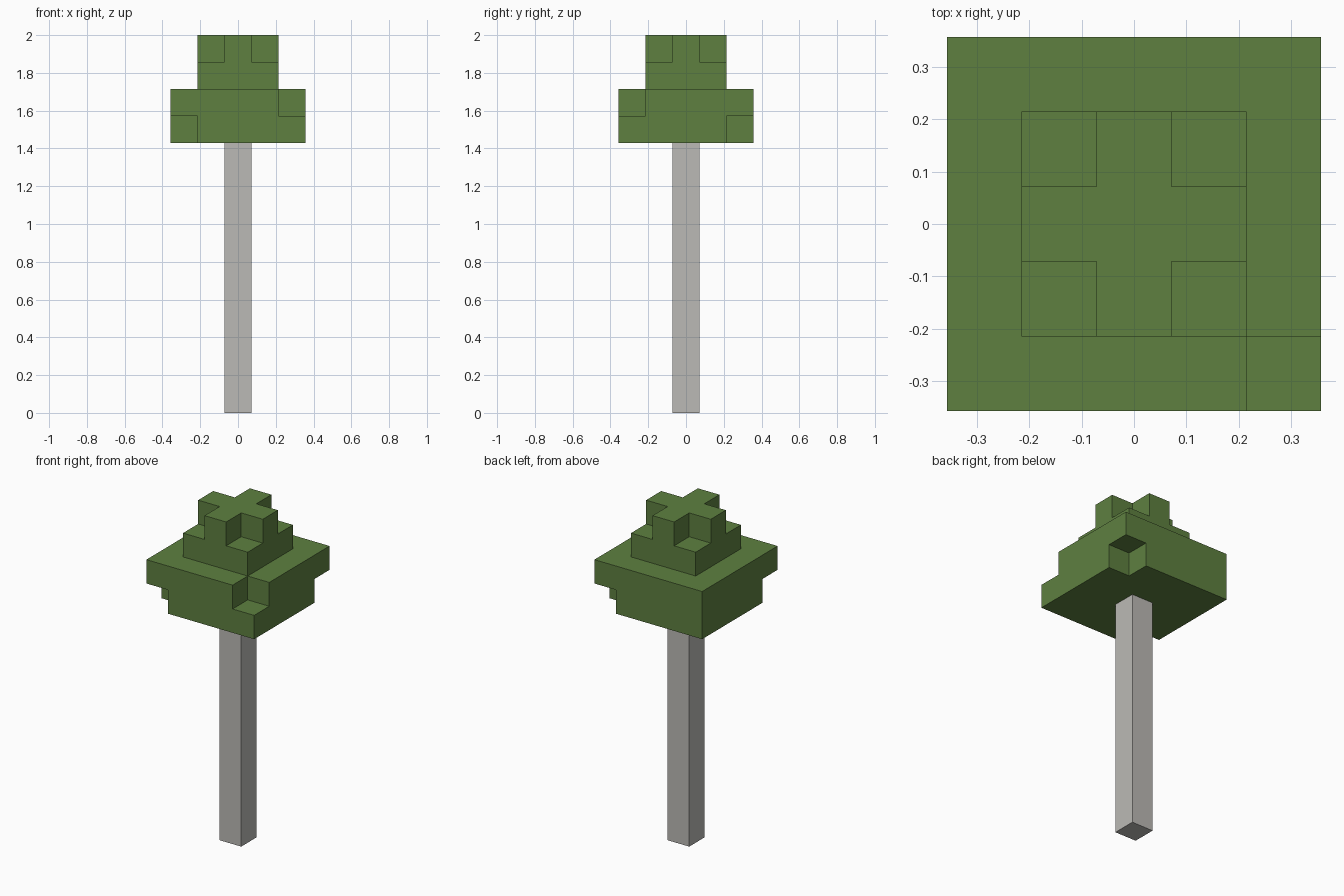
import bpy
import bmesh
from mathutils import Vector

if "Cube" in bpy.data.objects:
    bpy.data.objects.remove(bpy.data.objects["Cube"], do_unlink=True)

UNIT = 2 / 14  # one block


def make_material(name, color):
    mat = bpy.data.materials.new(name)
    mat.use_nodes = True
    mat.diffuse_color = color
    mat.node_tree.nodes["Principled BSDF"].inputs["Base Color"].default_value = color
    return mat


def block_object(name, cells, mat):
    """Join unit blocks into one closed shell, keeping only the outer faces."""
    bm = bmesh.new()
    for cell in cells:
        for axis in range(3):
            for sign in (-1, 1):
                step = [0, 0, 0]
                step[axis] = sign
                if tuple(c + s for c, s in zip(cell, step)) in cells:
                    continue
                normal = Vector(step)
                u = Vector([float(i == (axis + 1) % 3) for i in range(3)])
                v = normal.cross(u)
                mid = Vector(cell) + normal / 2
                corners = [mid + (a * u + b * v) / 2
                           for a, b in ((-1, -1), (1, -1), (1, 1), (-1, 1))]
                bm.faces.new([bm.verts.new((p + Vector((0, 0, 0.5))) * UNIT)
                              for p in corners])
    bmesh.ops.remove_doubles(bm, verts=bm.verts, dist=UNIT / 100)
    mesh = bpy.data.meshes.new(name)
    bm.to_mesh(mesh)
    bm.free()
    mesh.materials.append(mat)
    obj = bpy.data.objects.new(name, mesh)
    bpy.context.collection.objects.link(obj)
    return obj


def layer(radius, z):
    span = range(-radius, radius + 1)
    return {(x, y, z) for x in span for y in span}


bark = make_material("pale grey bark", (0.50, 0.49, 0.465, 1))
leaf = make_material("leaf green", (0.112, 0.216, 0.051, 1))

# Trunk: a single column of blocks
block_object("trunk", {(0, 0, z) for z in range(10)}, bark)

# Lower canopy: two wide layers with a few corner blocks missing
canopy = layer(2, 10) | layer(2, 11)
canopy -= {(-2, -2, 10), (2, 2, 10), (2, -2, 11)}

# Upper canopy: a small square layer topped by a cross
canopy |= layer(1, 12)
canopy |= {c for c in layer(1, 13) if c[0] == 0 or c[1] == 0}
block_object("canopy", canopy, leaf)
